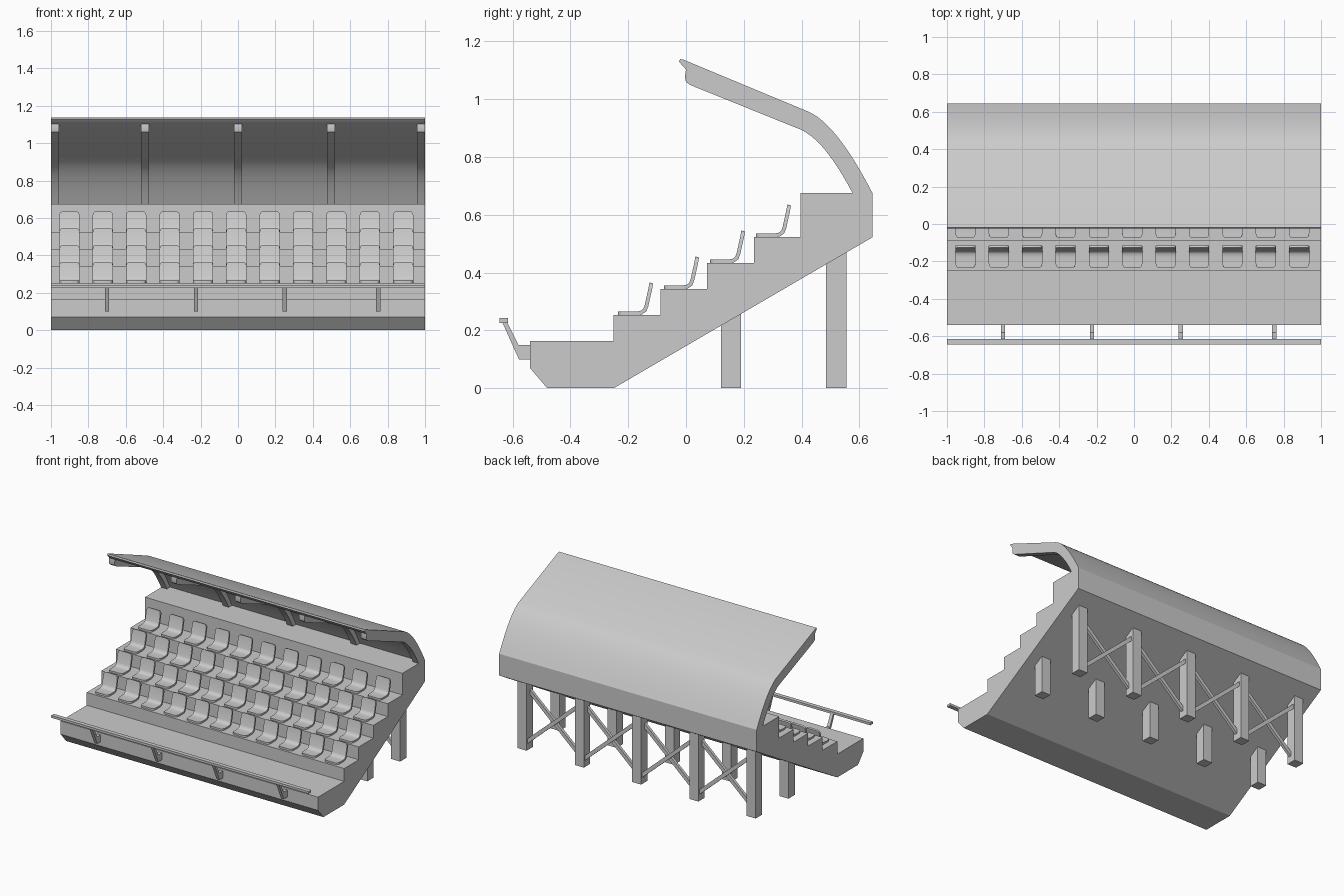
import bpy, bmesh
from mathutils import Vector

cube = bpy.data.objects.get("Cube")
if cube:
    bpy.data.objects.remove(cube, do_unlink=True)

grey = bpy.data.materials.new("concrete grey")
grey.use_nodes = True
grey.diffuse_color = (0.6, 0.6, 0.6, 1)
grey.node_tree.nodes["Principled BSDF"].inputs["Base Color"].default_value = (0.6, 0.6, 0.6, 1)


def finish(name, bm, smooth=False):
    bmesh.ops.recalc_face_normals(bm, faces=bm.faces)
    mesh = bpy.data.meshes.new(name)
    bm.to_mesh(mesh)
    bm.free()
    mesh.materials.append(grey)
    obj = bpy.data.objects.new(name, mesh)
    bpy.context.collection.objects.link(obj)
    if smooth:
        bpy.ops.object.select_all(action='DESELECT')
        obj.select_set(True)
        bpy.context.view_layer.objects.active = obj
        bpy.ops.object.shade_smooth_by_angle(angle=0.6)
    return obj


def extrude_x(name, profile, x0, x1, smooth=False):
    """Extrude a (y, z) outline from x0 to x1."""
    bm = bmesh.new()
    face = bm.faces.new([bm.verts.new((x0, y, z)) for y, z in profile])
    new = bmesh.ops.extrude_face_region(bm, geom=[face])["geom"]
    verts = [g for g in new if isinstance(g, bmesh.types.BMVert)]
    bmesh.ops.translate(bm, vec=(x1 - x0, 0, 0), verts=verts)
    return finish(name, bm, smooth)


def curve(a, b, c, n=12):
    """Quadratic curve points from a to c, pulled towards b."""
    a, b, c = Vector(a), Vector(b), Vector(c)
    return [tuple(a * (1 - t) ** 2 + b * 2 * t * (1 - t) + c * t * t)
            for t in (i / n for i in range(n + 1))]


def bar(name, a, b, width, depth):
    """Square bar between two points lying in one x-z plane."""
    a, b = Vector(a), Vector(b)
    side = (b - a).cross(Vector((0, 1, 0))).normalized() * width / 2
    out = Vector((0, depth / 2, 0))
    bm = bmesh.new()
    ends = [[bm.verts.new(p + side * i + out * j)
             for i, j in ((-1, -1), (1, -1), (1, 1), (-1, 1))] for p in (a, b)]
    for ring in ends:
        bm.faces.new(ring)
    for i in range(4):
        k = (i + 1) % 4
        bm.faces.new((ends[0][i], ends[0][k], ends[1][k], ends[1][i]))
    return finish(name, bm)


# Stepped stand body
FIRST_Y, FIRST_Z, RUN, RISE = -0.25, 0.253, 0.1615, 0.09
body = [(-0.48, 0), (-0.54, 0.07), (-0.54, 0.163), (FIRST_Y, 0.163)]
for row in range(4):
    z = FIRST_Z + row * RISE
    body += [(FIRST_Y + row * RUN, z), (FIRST_Y + (row + 1) * RUN, z)]
body += [(0.396, 0.675), (0.645, 0.675), (0.645, 0.522), (-0.25, 0)]
extrude_x("stand_body", body, -1, 1)

# Curved roof sheet with a flared front lip
outer = curve((0.42, 0.958), (0.52, 0.918), (0.645, 0.675))
inner = curve((0.408, 0.93), (0.502, 0.892), (0.612, 0.675))
lip = [(0, 1.102), (-0.025, 1.13), (-0.02, 1.138), (-0.008, 1.136)]
extrude_x("roof", lip + outer + inner[::-1], -1, 1, True)

# Roof ribs under the sheet
rib_low = curve((0.393, 0.896), (0.478, 0.862), (0.576, 0.675))
rib = [(0, 1.104), (-0.004, 1.075), (0, 1.06), (0.014, 1.049)] + rib_low \
    + [(0.63, 0.675)] + [(y - 0.006, z - 0.012) for y, z in outer[-2::-1]]
for i, x in enumerate((-0.978, -0.497, 0, 0.497, 0.978)):
    extrude_x(f"roof_rib_{i + 1}", rib, x - 0.022, x + 0.022, True)


# Seats: a bent strip with rounded ends, thickened
def seat_mesh():
    stations = [(0.0, 0.011, 0.036), (0.004, 0.011, 0.045), (0.012, 0.011, 0.051),
                (0.025, 0.01, 0.054), (0.06, 0.01, 0.054), (0.077, 0.012, 0.054),
                (0.087, 0.019, 0.054), (0.092, 0.032, 0.054), (0.105, 0.09, 0.054),
                (0.107, 0.102, 0.051), (0.108, 0.108, 0.045), (0.109, 0.111, 0.036)]
    bm = bmesh.new()
    pairs = [[bm.verts.new((s * w, y, z)) for s in (-1, 1)] for y, z, w in stations]
    for p, q in zip(pairs, pairs[1:]):
        bm.faces.new((p[0], p[1], q[1], q[0]))
    bmesh.ops.recalc_face_normals(bm, faces=bm.faces)
    bm.normal_update()
    if bm.faces[0] and sum(f.normal.z for f in bm.faces) < 0:
        bmesh.ops.reverse_faces(bm, faces=bm.faces)
    bmesh.ops.solidify(bm, geom=bm.faces[:], thickness=0.013)
    return finish("seat_1_1", bm, True)


first = seat_mesh()
for row in range(4):
    for col in range(11):
        seat = first
        if row or col:
            seat = bpy.data.objects.new(f"seat_{row + 1}_{col + 1}", first.data)
            bpy.context.collection.objects.link(seat)
        seat.location = (-0.901 + col * 0.1784, -0.235 + row * 0.159,
                         FIRST_Z + 0.002 + row * RISE)

# Front handrail and its brackets
extrude_x("handrail", [(-0.645, 0.226), (-0.645, 0.242), (-0.616, 0.242), (-0.616, 0.226)], -1, 1)
bracket = [(-0.54, 0.15), (-0.58, 0.15), (-0.618, 0.227), (-0.635, 0.227),
           (-0.578, 0.1), (-0.54, 0.1)]
for i, x in enumerate((-0.7, -0.225, 0.25, 0.75)):
    extrude_x(f"rail_bracket_{i + 1}", bracket, x - 0.011, x + 0.011)

# Support pillars, cut to the sloping underside
pillar_x = [-0.895 + i * 0.445 for i in range(5)]
for label, y in (("front", 0.121), ("rear", 0.485)):
    slope = 0.522 / 0.895
    top = [(y + d, (y + d + 0.25) * slope + 0.01) for d in (0.07, 0)]
    for i, x in enumerate(pillar_x):
        extrude_x(f"{label}_pillar_{i + 1}", [(y, 0), (y + 0.07, 0)] + top,
                  x - 0.035, x + 0.035)

# Cross braces between the rear pillars
for i, (a, b) in enumerate(zip(pillar_x, pillar_x[1:])):
    a, b = a + 0.02, b - 0.02
    bar(f"brace_up_{i + 1}", (a, 0.507, 0.05), (b, 0.507, 0.41), 0.026, 0.02)
    bar(f"brace_down_{i + 1}", (a, 0.533, 0.41), (b, 0.533, 0.05), 0.026, 0.02)
